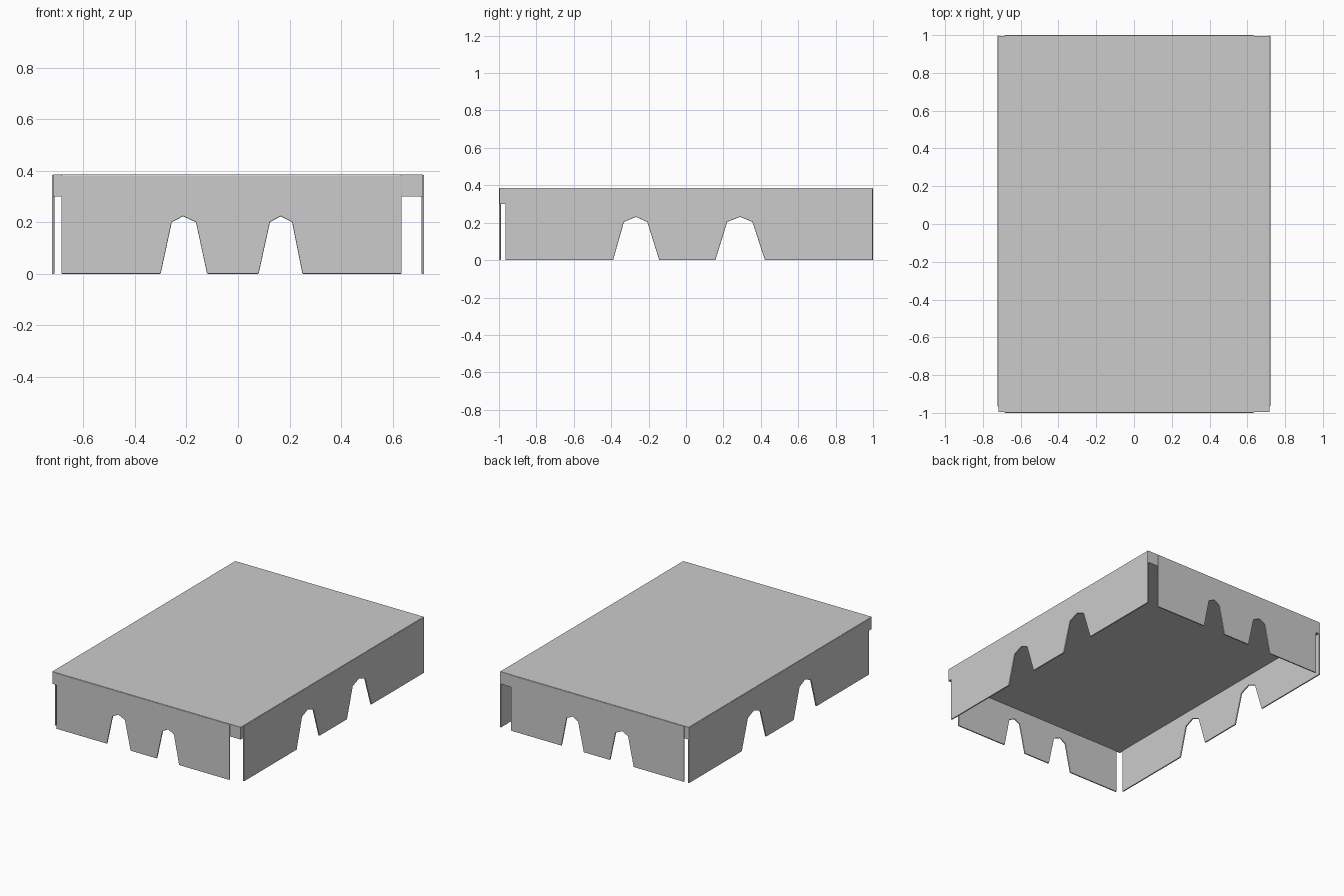
import bpy, bmesh
from mathutils import Vector

if "Cube" in bpy.data.objects:
    bpy.data.objects.remove(bpy.data.objects["Cube"])

W, D, H, T = 0.722, 1.0, 0.385, 0.010   # half width, half depth, height, wall thickness
SLAB_Z = 0.30                           # underside of the thick top
INSET = 0.004                           # slab sits slightly behind the wall faces


def sheet(name, points, push, bevel=0.0):
    """Solid part: polygon outline extruded along push, with optional rounded edges."""
    bm = bmesh.new()
    face = bm.faces.new([bm.verts.new(p) for p in points])
    ext = bmesh.ops.extrude_face_region(bm, geom=[face], use_keep_orig=True)
    bmesh.ops.translate(bm, vec=Vector(push),
                        verts=[g for g in ext["geom"] if isinstance(g, bmesh.types.BMVert)])
    bmesh.ops.recalc_face_normals(bm, faces=bm.faces)
    mesh = bpy.data.meshes.new(name)
    bm.to_mesh(mesh)
    bm.free()
    obj = bpy.data.objects.new(name, mesh)
    bpy.context.collection.objects.link(obj)
    if bevel:
        mod = obj.modifiers.new("rounded_edges", 'BEVEL')
        mod.width = bevel
        mod.segments = 2
        mod.limit_method = 'ANGLE'
        mod.angle_limit = 1.2
    return obj


def outline(a0, a1, notches):
    """Wall outline (along, z) with arched cut-outs in the lower edge."""
    top = H - 0.002
    return [(a0, top), (a0, 0)] + [p for n in notches for p in n] + [(a1, 0), (a1, top)]


# Cut-out profiles
end_notches = [
    [(-0.30, 0), (-0.257, 0.2), (-0.213, 0.223), (-0.163, 0.2), (-0.12, 0)],
    [(0.08, 0), (0.124, 0.2), (0.166, 0.223), (0.21, 0.2), (0.25, 0)],
]
side_notches = [
    [(-0.39, 0), (-0.332, 0.204), (-0.268, 0.231), (-0.207, 0.204), (-0.143, 0)],
    [(0.157, 0), (0.22, 0.204), (0.29, 0.231), (0.355, 0.204), (0.422, 0)],
]

# Thick top slab, visible at the corners between the walls
w, d = W - INSET, D - INSET
sheet("top_slab", [(-w, -d, H), (w, -d, H), (w, d, H), (-w, d, H)], (0, 0, SLAB_Z - H))

# Front and back walls
end = outline(-0.685, 0.635, end_notches)
for name, s in (("front_wall", -1), ("back_wall", 1)):
    sheet(name, [(a, s * D, z) for a, z in end], (0, -s * T, 0), 0.003)

# Left and right walls
side = outline(-0.965, D - 0.003, side_notches)
for name, s in (("left_wall", -1), ("right_wall", 1)):
    sheet(name, [(s * W, a, z) for a, z in side], (-s * T, 0, 0), 0.003)
